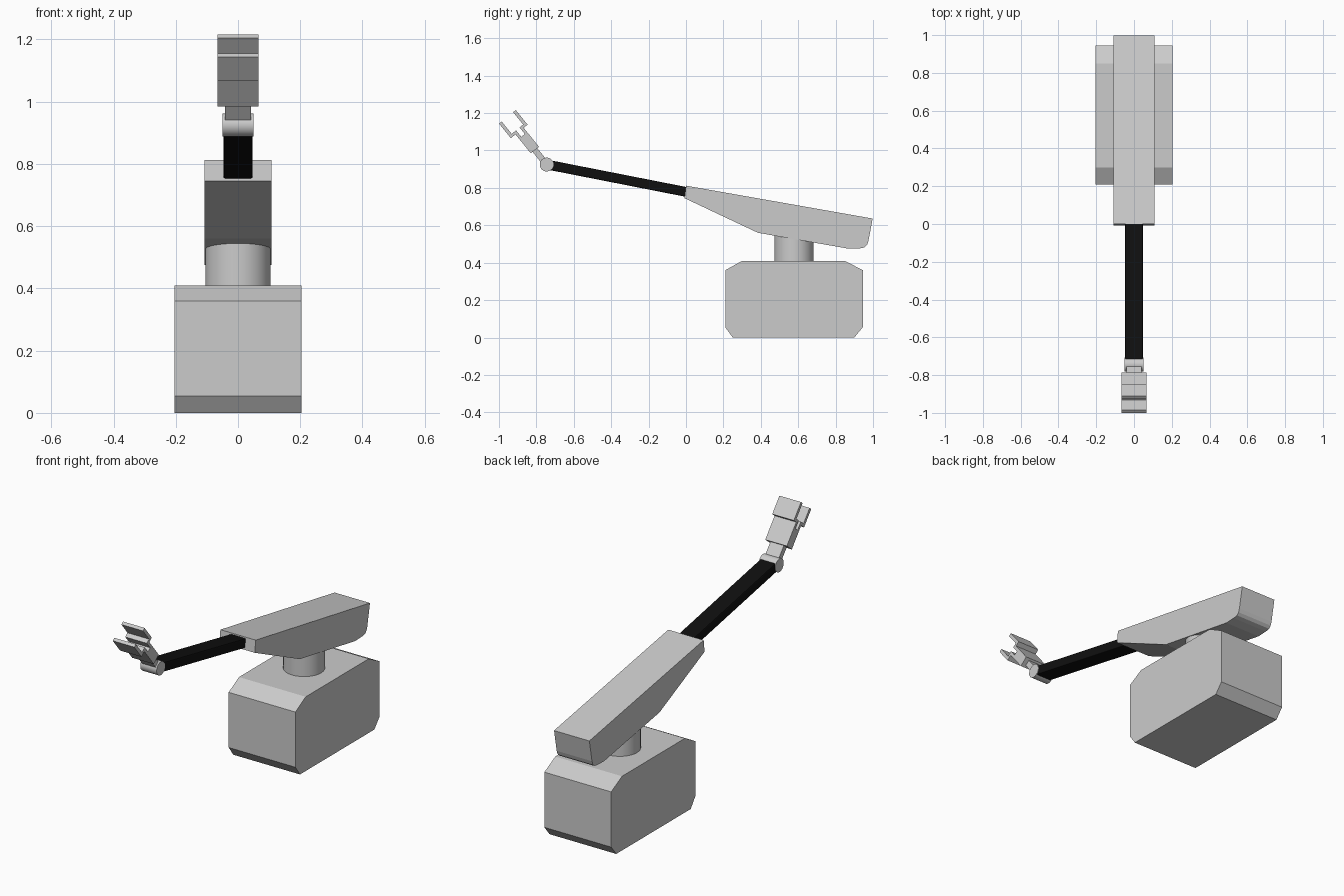
import bpy, bmesh, math
from mathutils import Vector

if "Cube" in bpy.data.objects:
    bpy.data.objects.remove(bpy.data.objects["Cube"])


def extrude_profile(name, pts, half_width):
    """Extrude a side (y, z) profile symmetrically along x."""
    bm = bmesh.new()
    face = bm.faces.new([bm.verts.new((-half_width, y, z)) for y, z in pts])
    res = bmesh.ops.extrude_face_region(bm, geom=[face])
    verts = [v for v in res["geom"] if isinstance(v, bmesh.types.BMVert)]
    bmesh.ops.translate(bm, verts=verts, vec=(2 * half_width, 0, 0))
    bmesh.ops.recalc_face_normals(bm, faces=bm.faces)
    me = bpy.data.meshes.new(name)
    bm.to_mesh(me)
    bm.free()
    ob = bpy.data.objects.new(name, me)
    bpy.context.collection.objects.link(ob)
    return ob


def cylinder(name, radius, depth, loc, rot=(0, 0, 0)):
    bpy.ops.mesh.primitive_cylinder_add(vertices=32, radius=radius, depth=depth,
                                        location=loc, rotation=rot)
    ob = bpy.context.object
    ob.name = name
    bpy.ops.object.shade_smooth_by_angle(angle=math.radians(35))
    return ob


WRIST = Vector((-0.745, 0.925))
ALONG = Vector((-0.63, 0.777))   # direction the hand points
ACROSS = Vector((0.777, 0.63))


def hand_points(uv):
    return [WRIST + ALONG * u + ACROSS * v for u, v in uv]


# Base block with chamfered ends
extrude_profile("base", [(0.25, 0), (0.90, 0), (0.945, 0.055), (0.945, 0.36),
                         (0.85, 0.41), (0.30, 0.41), (0.21, 0.36), (0.21, 0.055)], 0.204)

# Swivel post, running up into the arm housing
cylinder("swivel_post", 0.105, 0.16, (0, 0.577, 0.48))

# Tapered arm housing with rounded rear lower corner
extrude_profile("arm_housing", [(0, 0.812), (0.998, 0.636), (0.975, 0.515), (0.968, 0.495),
                                (0.955, 0.482), (0.93, 0.477), (0.87, 0.475),
                                (0.385, 0.56), (-0.008, 0.745)], 0.108)

# Black forearm, flat bar with softened long edges
black = bpy.data.materials.new("black")
black.diffuse_color = (0.005, 0.005, 0.005, 1)
black.use_nodes = True
black.node_tree.nodes["Principled BSDF"].inputs["Base Color"].default_value = black.diffuse_color
start, end = Vector((0.1, 0.759)), WRIST
d = (end - start).normalized()
n = Vector((-d.y, d.x)) * 0.026
forearm = extrude_profile("forearm", [start + n, start - n, end - n, end + n], 0.047)
forearm.data.materials.append(black)
bev = forearm.modifiers.new("soft_edges", 'BEVEL')
bev.width = 0.006
bev.segments = 2

# Wrist joint
cylinder("wrist_joint", 0.037, 0.1, (0, WRIST.x, WRIST.y), (0, math.pi / 2, 0))

# Hand stalk and two-pronged gripper
extrude_profile("hand_stalk", hand_points([(0, -0.016), (0.11, -0.016),
                                           (0.11, 0.016), (0, 0.016)]), 0.041)
extrude_profile("gripper", hand_points([
    (0.10, -0.028), (0.10, 0.028), (0.23, 0.028), (0.23, 0.055), (0.33, 0.055),
    (0.33, 0.037), (0.245, 0.037), (0.245, 0.012), (0.20, 0.012), (0.20, -0.012),
    (0.245, -0.012), (0.245, -0.042), (0.33, -0.042), (0.33, -0.06),
    (0.23, -0.06), (0.23, -0.028)]), 0.066)
